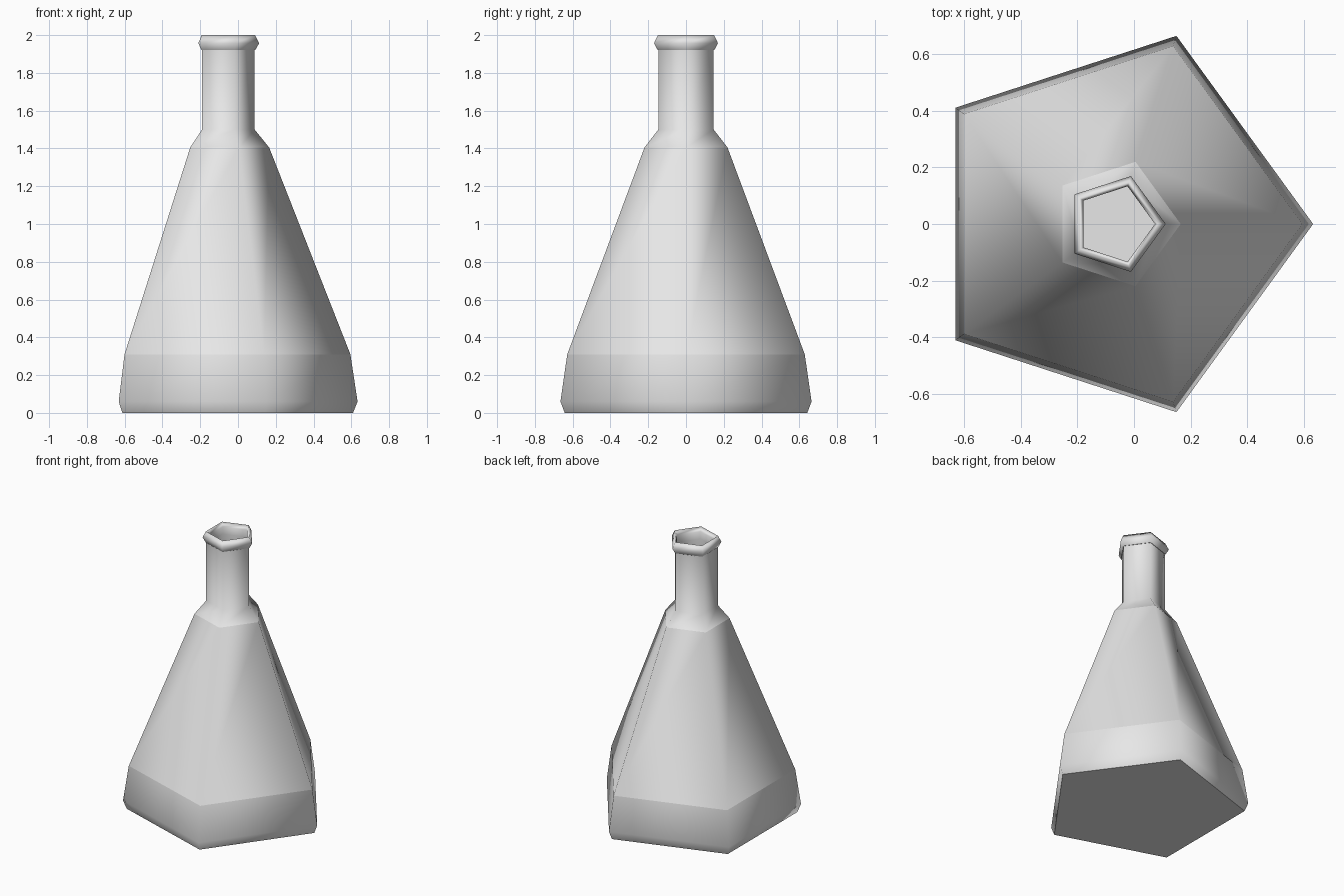
import bpy
import bmesh
from math import cos, sin, tau

cube = bpy.data.objects.get("Cube")
if cube:
    bpy.data.objects.remove(cube, do_unlink=True)

SIDES = 5
AXIS_X = -0.066   # one corner points to +x, so the axis sits off the centre

glass = bpy.data.materials.new("pale_grey_glass")
glass.use_nodes = True
glass.diffuse_color = (0.8, 0.8, 0.8, 1)
glass.node_tree.nodes["Principled BSDF"].inputs["Base Color"].default_value = (0.8, 0.8, 0.8, 1)


def lathe(name, profile, sharp=(), closed=False):
    """Sweep (radius, height) points round the axis; listed rings get hard edges."""
    bm = bmesh.new()
    rings = []
    for r, z in profile:
        rings.append([bm.verts.new((AXIS_X + r * cos(tau * i / SIDES),
                                    r * sin(tau * i / SIDES), z))
                      for i in range(SIDES)])
    pairs = list(zip(rings, rings[1:]))
    if closed:
        pairs.append((rings[-1], rings[0]))
    else:
        bm.faces.new(rings[0][::-1])
        bm.faces.new(rings[-1])
    for a, b in pairs:
        for i in range(SIDES):
            j = (i + 1) % SIDES
            bm.faces.new((a[i], a[j], b[j], b[i]))
    for f in bm.faces:
        f.smooth = True
    for k in sharp:
        for i in range(SIDES):
            edge = bm.edges.get((rings[k][i], rings[k][(i + 1) % SIDES]))
            edge.smooth = False
    mesh = bpy.data.meshes.new(name)
    bm.to_mesh(mesh)
    bm.free()
    mesh.materials.append(glass)
    obj = bpy.data.objects.new(name, mesh)
    bpy.context.collection.objects.link(obj)
    return obj


# Flask: outer wall from base to neck, then inner wall down to the floor
outer = [(0.675, 0.0), (0.699, 0.06), (0.661, 0.31),
         (0.231, 1.405), (0.154, 1.5), (0.154, 1.94)]
inner = [(0.143, 1.94), (0.143, 1.5), (0.215, 1.4),
         (0.64, 0.31), (0.66, 0.03)]
lathe("flask_body", outer + inner, sharp=(0, 2, 3, 5, 6, 10))

# Rolled rim round the mouth
lathe("flask_rim", [(0.157, 1.92), (0.178, 1.957), (0.156, 2.0),
                    (0.14, 1.97), (0.14, 1.92)],
      sharp=(0, 4), closed=True)
